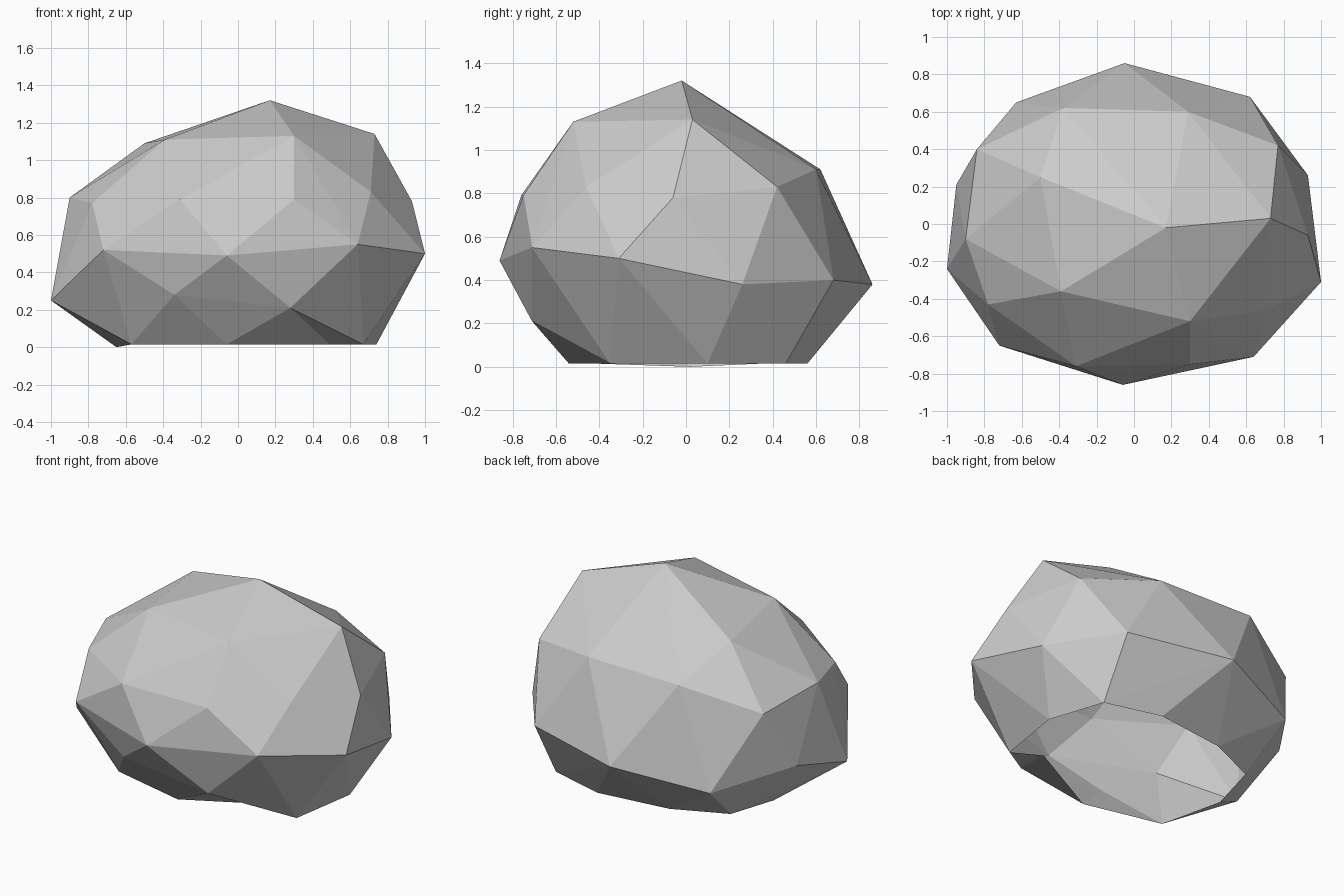
import bpy
import bmesh

# Remove the default object
default_cube = bpy.data.objects.get("Cube")
if default_cube:
    bpy.data.objects.remove(default_cube, do_unlink=True)


def flat_material(name, color):
    material = bpy.data.materials.new(name)
    material.use_nodes = True
    material.diffuse_color = color
    shader = next(node for node in material.node_tree.nodes if node.type == "BSDF_PRINCIPLED")
    shader.inputs["Base Color"].default_value = color
    shader.inputs["Roughness"].default_value = 0.9
    return material


def open_underside(bm):
    """Remove the faces that rest on the ground, leaving a hollow shell."""
    underside = [face for face in bm.faces if face.normal.z < -0.95]
    bmesh.ops.delete(bm, geom=underside, context="FACES")


def notch_rim(bm, position):
    """Pull the middle of the longest rim edge inward to a given point."""
    rim = [edge for edge in bm.edges if edge.is_boundary]
    longest = max(rim, key=lambda edge: edge.calc_length())
    notch = bmesh.utils.edge_split(longest, longest.verts[0], 0.5)[1]
    notch.co = position
    bmesh.ops.triangulate(bm, faces=list(notch.link_faces), quad_method="SHORT_EDGE")


def faceted_boulder(name, corners, notch_position, material):
    """Wrap a faceted skin around the corner points and open it below."""
    bm = bmesh.new()
    for corner in corners:
        bm.verts.new(corner)
    hull = bmesh.ops.convex_hull(bm, input=bm.verts)
    buried = [item for item in hull["geom_interior"] if isinstance(item, bmesh.types.BMVert)]
    bmesh.ops.delete(bm, geom=buried, context="VERTS")
    bmesh.ops.recalc_face_normals(bm, faces=bm.faces)
    open_underside(bm)
    notch_rim(bm, notch_position)
    for face in bm.faces:
        face.smooth = False
    mesh = bpy.data.meshes.new(name)
    bm.to_mesh(mesh)
    bm.free()
    mesh.materials.append(material)
    boulder = bpy.data.objects.new(name, mesh)
    bpy.context.scene.collection.objects.link(boulder)
    return boulder


# Open rim resting on the ground, with one lowest corner and one notch
rim_height = 0.015
rim_outline = [
    (-.06, -.54), (.67, -.35), (.74, .1), (.62, .46), (.25, .56),
    (-.23, .5), (-.57, .35), (-.57, -.42),
]
base_ring = [(x, y, rim_height) for x, y in rim_outline]
base_ring.append((-.65, .02, 0))
rim_notch = (.49, -.25, rim_height)

# Wide belly, going round from the front
belly_ring = [
    (-.06, -.86, .49), (.28, -.71, .21), (.64, -.71, .55), (1, -.31, .5),
    (.93, .26, .38), (.62, .68, .4), (-.05, .86, .38), (-.63, .65, .28),
    (-.95, .21, .38), (-1, -.24, .25), (-.72, -.65, .52), (-.34, -.7, .28),
]

# Shoulder where the sides turn inward
shoulder_ring = [
    (.3, -.75, .79), (.71, -.46, .83), (.93, -.06, .78), (.77, .42, .83),
    (.29, .6, .91), (-.38, .62, .91), (-.84, .4, .76), (-.9, -.08, .8),
    (-.78, -.43, .77), (-.31, -.76, .79),
]

# Uneven crown and off-centre peak
crown_ring = [
    (.3, -.52, 1.13), (.73, .03, 1.14), (-.5, .25, 1.09), (-.39, -.36, 1.11),
    (.17, -.02, 1.32),
]

stone_grey = flat_material("stone grey", (.6, .6, .6, 1))
faceted_boulder("boulder", base_ring + belly_ring + shoulder_ring + crown_ring,
                rim_notch, stone_grey)
